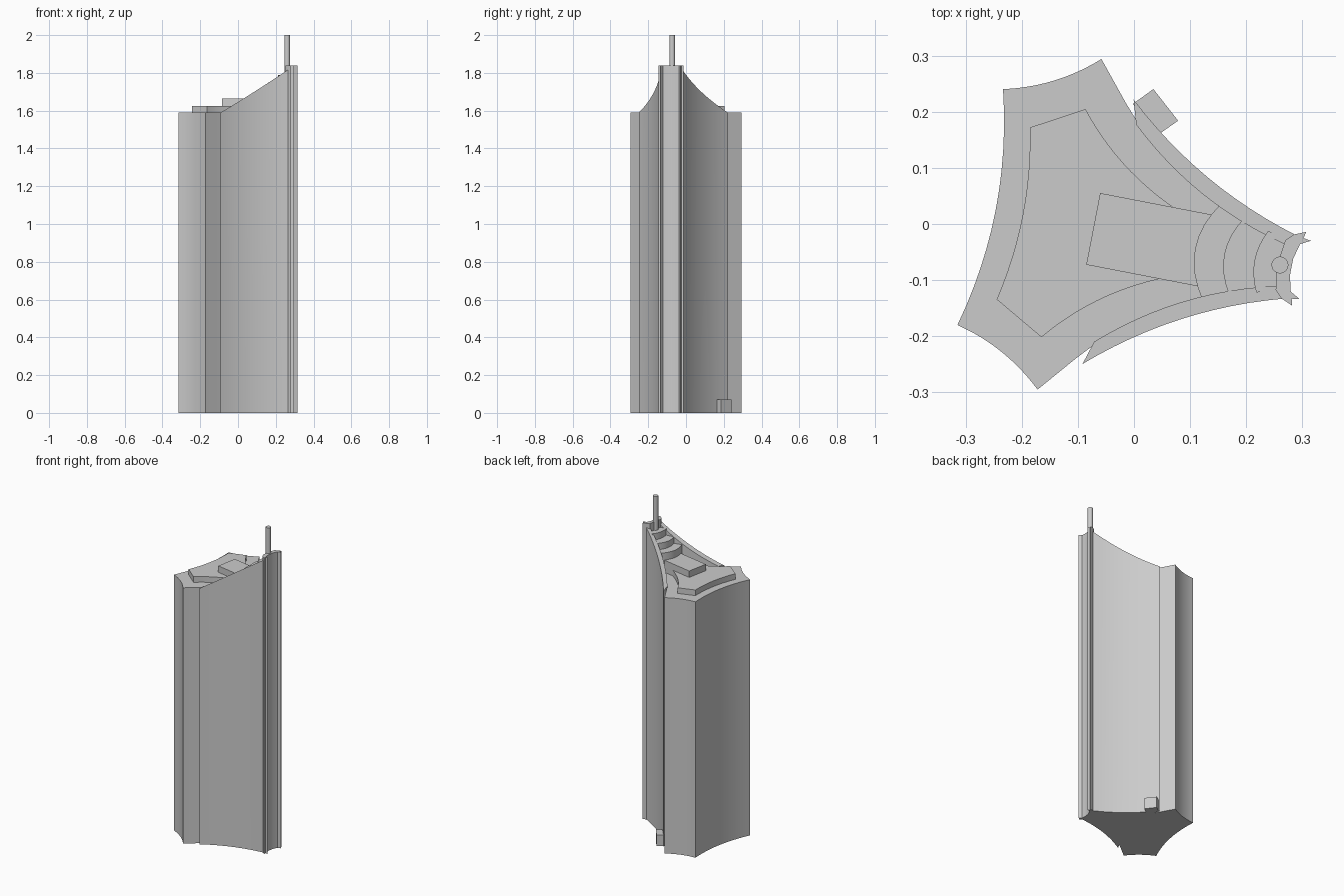
import bpy, bmesh, math
from mathutils import Matrix

cube = bpy.data.objects.get("Cube")
if cube:
    bpy.data.objects.remove(cube)

grey = bpy.data.materials.new("concrete grey")
grey.use_nodes = True
colour = (0.6, 0.6, 0.6, 1)
grey.diffuse_color = colour
grey.node_tree.nodes["Principled BSDF"].inputs["Base Color"].default_value = colour

# The plan is symmetric about its own axis, which is turned slightly
PLACE = Matrix.Translation((-0.004, -0.022, 0)) @ Matrix.Rotation(-0.191, 4, 'Z')
ROOF = 1.59


def arc(p, q, sag, n=12):
    """Points from p to q, bowed sideways to the right of travel."""
    dx, dy = q[0] - p[0], q[1] - p[1]
    length = math.hypot(dx, dy)
    pts = []
    for i in range(n + 1):
        t = i / n
        b = 4 * sag * t * (1 - t) / length
        pts.append((p[0] + dx * t + dy * b, p[1] + dy * t - dx * b))
    return pts


def flip(points):
    return [(x, -y) for x, y in reversed(points)]


def symmetric(half):
    return half + flip(half)


def prism(name, outline, bottom, top):
    """Upright prism; top is a height or a function of the distance along the axis."""
    height = top if callable(top) else lambda u: top
    bm = bmesh.new()
    low = [bm.verts.new((x, y, bottom)) for x, y in outline]
    high = [bm.verts.new((x, y, height(x))) for x, y in outline]
    bm.faces.new(low)
    bm.faces.new(high)
    for i in range(len(outline)):
        j = (i + 1) % len(outline)
        bm.faces.new((low[i], low[j], high[j], high[i]))
    bmesh.ops.recalc_face_normals(bm, faces=bm.faces)
    bm.transform(PLACE)
    mesh = bpy.data.meshes.new(name)
    bm.to_mesh(mesh)
    bm.free()
    mesh.materials.append(grey)
    obj = bpy.data.objects.new(name, mesh)
    bpy.context.collection.objects.link(obj)
    bpy.ops.object.select_all(action='DESELECT')
    obj.select_set(True)
    bpy.context.view_layer.objects.active = obj
    bpy.ops.object.shade_smooth_by_angle(angle=math.radians(25))
    return obj


# Tower shaft with concave sides
back = arc((-0.275, -0.214), (-0.275, 0.214), 0.028)
side = (arc((-0.275, 0.214), (-0.113, 0.3), 0.012)[1:] + [(-0.056, 0.232)]
        + arc((-0.036, 0.21), (0.28, 0.045), 0.022))
prism("tower_shaft", back + side + flip(side)[:-1], 0, ROOF)

# Sloping side walls, rising towards the prow
wall = (arc((-0.043, 0.24), (0.289, 0.057), 0.022)
        + arc((0.27, 0.038), (-0.03, 0.197), -0.022))
for name, outline in (("left_wall", wall), ("right_wall", flip(wall))):
    prism(name, outline, 0, lambda u: ROOF + 0.69 * (u + 0.043))

# Prow with pointed fins
prism("prow", symmetric([(0.266, 0.015), (0.270, 0.045), (0.283, 0.058), (0.304, 0.067),
                         (0.301, 0.055), (0.315, 0.053), (0.297, 0.043), (0.290, 0.015)]),
      0, 1.84)

# Raised roof plate and block
plate_back = arc((-0.215, -0.156), (-0.215, 0.156), 0.017)
plate_side = arc((-0.124, 0.207), (0.061, 0.066), 0.014)
prism("roof_plate", plate_back + plate_side + flip(plate_side), ROOF, 1.625)
prism("roof_block", symmetric([(-0.07, 0.065), (0.16, 0.065)]), ROOF, 1.665)

# Curved roof steps
for i, (u, v, bow) in enumerate([(0.145, 0.087, 0.03), (0.19, 0.069, 0.022),
                                 (0.237, 0.056, 0.014)]):
    front = arc((u, -v), (u, v), -bow, 8)
    prism(f"roof_step_{i + 1}", front + [(0.28, 0.042), (0.28, -0.042)],
          ROOF, 1.71 + 0.04 * i)

# Mast
mast = [(0.269 + 0.015 * math.cos(a), 0.015 * math.sin(a))
        for a in (math.tau * k / 24 for k in range(24))]
prism("mast", mast, 1.7, 2.0)

# Entrance box at the foot of the left wall
prism("entrance_box", [(-0.012, 0.265), (0.042, 0.218), (0.010, 0.185), (-0.043, 0.232)],
      0, 0.07)
